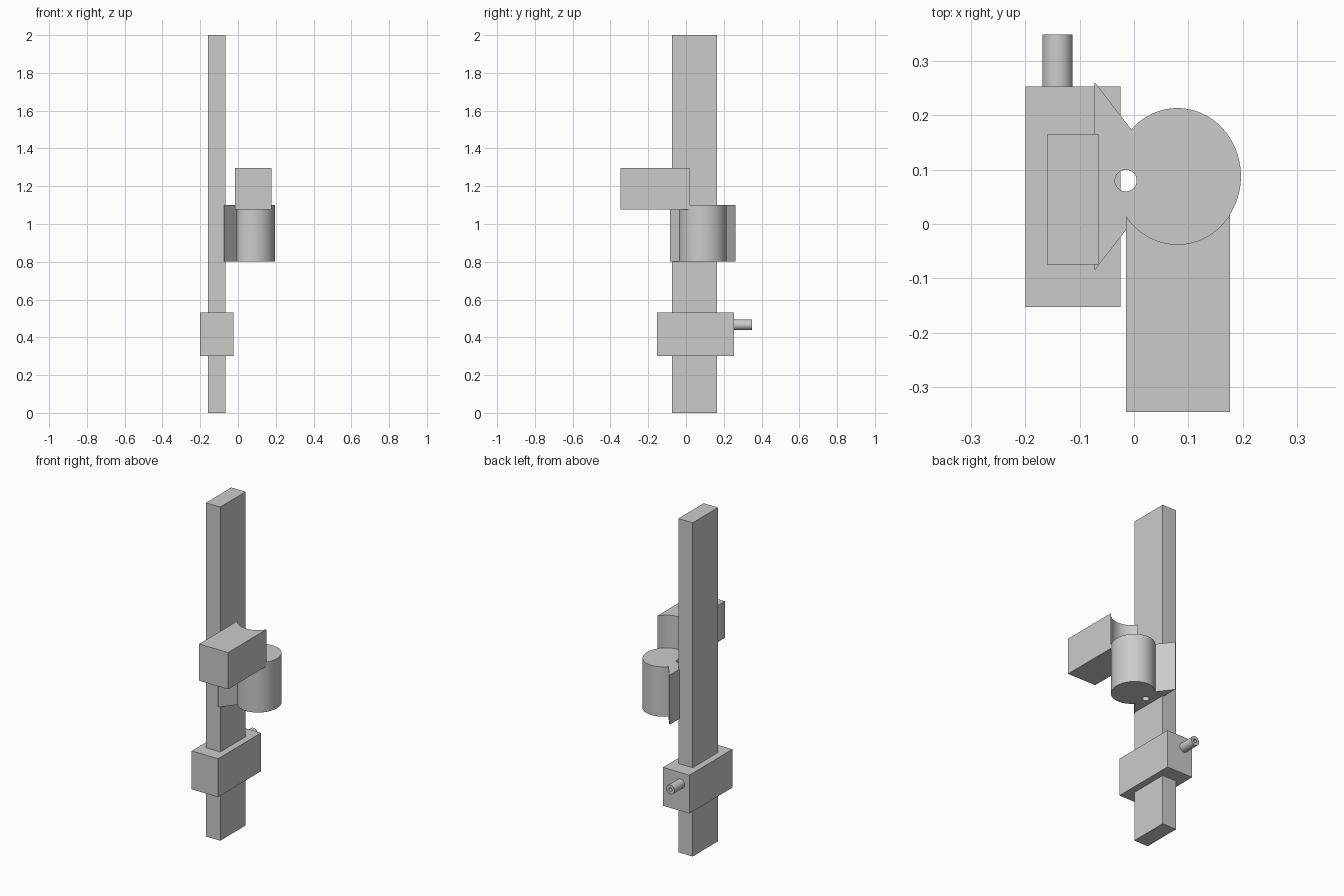
import bpy
import math

cube = bpy.data.objects.get("Cube")
if cube:
    bpy.data.objects.remove(cube, do_unlink=True)

grey = bpy.data.materials.new("plain grey")
grey.use_nodes = True
colour = (0.6, 0.6, 0.6, 1)
grey.diffuse_color = colour
grey.node_tree.nodes["Principled BSDF"].inputs["Base Color"].default_value = colour


def finish(obj, name):
    obj.name = name
    obj.data.name = name
    obj.data.materials.clear()
    obj.data.materials.append(grey)
    return obj


def box(name, low, high):
    centre = [(a + b) / 2 for a, b in zip(low, high)]
    bpy.ops.mesh.primitive_cube_add(size=1, location=centre)
    obj = bpy.context.object
    obj.scale = [b - a for a, b in zip(low, high)]
    bpy.ops.object.transform_apply(location=False, rotation=False, scale=True)
    return finish(obj, name)


def cylinder(name, centre, radius_x, radius_y, depth, tilt=0.0, sides=96):
    bpy.ops.mesh.primitive_cylinder_add(vertices=sides, radius=1, depth=depth,
                                        location=centre, rotation=(tilt, 0, 0))
    obj = bpy.context.object
    obj.scale = (radius_x, radius_y, 1)
    bpy.ops.object.transform_apply(location=False, rotation=True, scale=True)
    return finish(obj, name)


def prism(name, outline, bottom, top):
    n = len(outline)
    verts = [(x, y, z) for z in (bottom, top) for x, y in outline]
    faces = [tuple(reversed(range(n))), tuple(range(n, 2 * n))]
    faces += [(i, (i + 1) % n, (i + 1) % n + n, i + n) for i in range(n)]
    mesh = bpy.data.meshes.new(name)
    mesh.from_pydata(verts, [], faces)
    obj = bpy.data.objects.new(name, mesh)
    bpy.context.collection.objects.link(obj)
    return finish(obj, name)


def combine(target, other, operation):
    mod = target.modifiers.new(operation.lower(), "BOOLEAN")
    mod.operation = operation
    mod.solver = "EXACT"
    mod.object = other
    bpy.context.view_layer.objects.active = target
    bpy.ops.object.modifier_apply(modifier=mod.name)
    bpy.data.objects.remove(other, do_unlink=True)


def smooth(obj):
    bpy.ops.object.select_all(action="DESELECT")
    obj.select_set(True)
    bpy.context.view_layer.objects.active = obj
    bpy.ops.object.shade_smooth_by_angle(angle=math.radians(25))


# Upright post and the sliding block around it
box("post", (-0.16, -0.075, 0), (-0.065, 0.165, 2))
box("clamp_block", (-0.2, -0.153, 0.302), (-0.025, 0.253, 0.532))

# Hollow pin on the back of the block
pin = cylinder("clamp_pin", (-0.141, 0.299, 0.466), 0.028, 0.028, 0.1, math.pi / 2, 48)
bore = cylinder("pin_bore", (-0.141, 0.31, 0.466), 0.011, 0.011, 0.1, math.pi / 2, 32)
combine(pin, bore, "DIFFERENCE")
smooth(pin)

# Drum with a wedge-shaped mount and a vertical hole
hub_x, hub_y = 0.08, 0.088
drum = cylinder("drum", (hub_x, hub_y, 0.951), 0.117, 0.1255, 0.298)
wedge = prism("drum_mount", [(-0.073, -0.086), (0.062, hub_y), (-0.073, 0.262)],
              0.802, 1.1)
combine(drum, wedge, "UNION")
hole = cylinder("drum_hole", (-0.015, 0.08, 0.95), 0.02, 0.02, 0.5, 0, 32)
combine(drum, hole, "DIFFERENCE")
smooth(drum)

# Forward arm, hollowed at its rear to fit the drum
arm = box("arm", (-0.015, -0.346, 1.076), (0.177, 0.06, 1.296))
scoop = cylinder("arm_scoop", (hub_x, hub_y, 1.2), 0.117, 0.1255, 0.6)
combine(arm, scoop, "DIFFERENCE")
smooth(arm)
